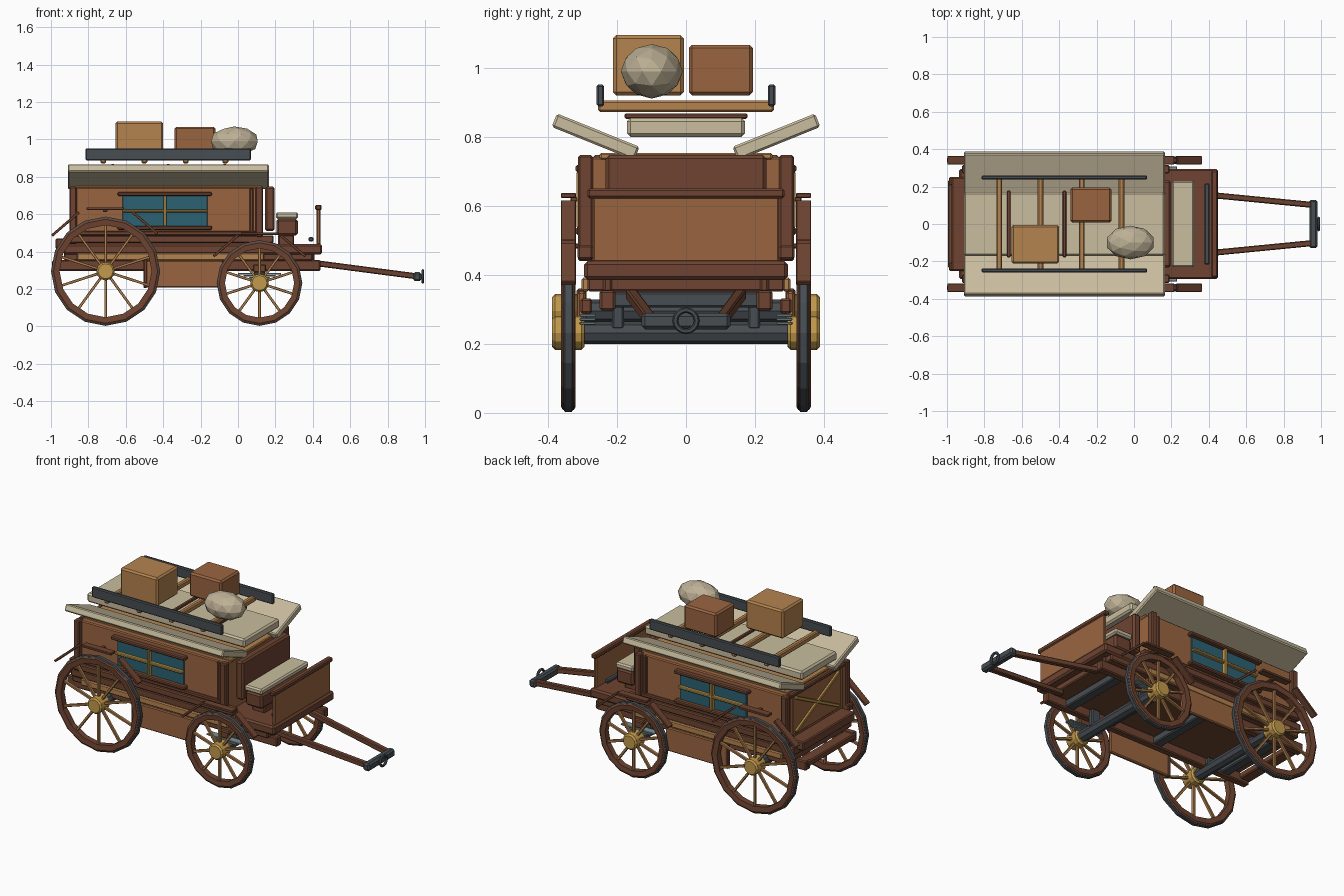
import bpy, bmesh, math
from mathutils import Vector, Matrix

if "Cube" in bpy.data.objects:
    bpy.data.objects.remove(bpy.data.objects["Cube"])


def paint(name, hexcode):
    m = bpy.data.materials.new(name)
    lin = []
    for i in (0, 2, 4):
        c = int(hexcode[i:i + 2], 16) / 255
        lin.append(c / 12.92 if c <= 0.04045 else ((c + 0.055) / 1.055) ** 2.4)
    m.diffuse_color = (*lin, 1)
    m.use_nodes = True
    m.node_tree.nodes["Principled BSDF"].inputs["Base Color"].default_value = m.diffuse_color
    return m


DARK = paint("dark_wood", "6E4431")
PANEL = paint("panel_wood", "9A6540")
LIGHT = paint("light_wood", "B5834F")
GOLD = paint("golden_wood", "C29A4C")
CREAM = paint("cream_canvas", "C9BD9F")
SACK = paint("sack_cloth", "BDB095")
TEAL = paint("teal_glass", "2C6272")
IRON = paint("iron", "474D52")
STEEL = paint("steel", "7F9298")


def finish(name, bm, mat, bevel=0.0):
    bmesh.ops.recalc_face_normals(bm, faces=bm.faces)
    me = bpy.data.meshes.new(name)
    bm.to_mesh(me)
    bm.free()
    me.materials.append(mat)
    ob = bpy.data.objects.new(name, me)
    bpy.context.collection.objects.link(ob)
    if bevel:
        b = ob.modifiers.new("soft_edges", 'BEVEL')
        b.width = bevel
        b.segments = 1
    return ob


def box(name, x, y, z, mat, bevel=0.006):
    """Box from (min, max) pairs."""
    bm = bmesh.new()
    size = [b - a for a, b in (x, y, z)]
    mid = [(a + b) / 2 for a, b in (x, y, z)]
    bmesh.ops.create_cube(bm, size=1, matrix=Matrix.Translation(mid) @ Matrix.Diagonal((*size, 1)))
    return finish(name, bm, mat, min(bevel, min(size) * 0.25))


def pair(name, x, y, z, mat, bevel=0.006):
    """Box repeated on both sides of the wagon."""
    box(name + "_right", x, (-y[1], -y[0]), z, mat, bevel)
    box(name + "_left", x, y, z, mat, bevel)


def beam(name, p, q, wide, thick, mat, side=(0, 1, 0)):
    """Bar from p to q, with its width along the side direction."""
    p, q = Vector(p), Vector(q)
    d = (q - p).normalized()
    s = Vector(side)
    s = (s - d * s.dot(d)).normalized()
    n = d.cross(s)
    rot = Matrix((d, s, n)).transposed().to_4x4()
    bm = bmesh.new()
    bmesh.ops.create_cube(bm, size=1, matrix=Matrix.Translation((p + q) / 2) @ rot
                          @ Matrix.Diagonal(((q - p).length, wide, thick, 1)))
    return finish(name, bm, mat, min(wide, thick) * 0.15)


def lathe(name, centre, profile, n, mat, closed=True):
    """Turn (radius, y) points about a y axis."""
    bm = bmesh.new()
    rings = []
    for i in range(n):
        a = 2 * math.pi * i / n - math.pi / 2
        rings.append([bm.verts.new((centre[0] + r * math.cos(a), centre[1] + y,
                                    centre[2] + r * math.sin(a))) for r, y in profile])
    k = len(profile)
    for i in range(n):
        a, b = rings[i], rings[(i + 1) % n]
        for j in range(k if closed else k - 1):
            bm.faces.new((a[j], a[(j + 1) % k], b[(j + 1) % k], b[j]))
    if not closed:
        bm.faces.new([r[0] for r in rings])
        bm.faces.new([r[-1] for r in rings])
    return finish(name, bm, mat)


def wheel(name, x, y, z, r, rim, spokes):
    lathe(name + "_rim", (x, y, z), [(r - rim, -0.018), (r - 0.014, -0.021), (r - 0.006, -0.016),
          (r - 0.006, 0.016), (r - 0.014, 0.021), (r - rim, 0.018)], 16, DARK)
    lathe(name + "_tyre", (x, y, z), [(r - 0.008, -0.015), (r, -0.010), (r, 0.010),
          (r - 0.008, 0.015)], 16, IRON)
    lathe(name + "_hub", (x, y, z), [(0.040, -0.047), (0.049, -0.038), (0.049, 0.038),
          (0.040, 0.047)], 12, GOLD, closed=False)
    for i in range(spokes):
        a = 2 * math.pi * (i + 0.5) / spokes
        d = Vector((math.cos(a), 0, math.sin(a)))
        c = Vector((x, y, z))
        beam(f"{name}_spoke_{i}", c + d * 0.04, c + d * (r - rim + 0.008), 0.018, 0.014, LIGHT)


# Wheels, axles and mudguards
for x, r, rim, n, tag in ((-0.708, 0.292, 0.046, 10, "rear"), (0.115, 0.229, 0.044, 10, "front")):
    z = r + 0.003
    for s, side in ((-1, "right"), (1, "left")):
        wheel(f"{tag}_{side}_wheel", x, s * 0.341, z, r, rim, n)
    lathe(f"{tag}_axle", (x, 0, z), [(0.033, -0.30), (0.033, 0.30)], 8, IRON, closed=False)
    pair(f"{tag}_axle_block", (x - 0.03, x + 0.03), (0.18, 0.215), (z + 0.01, 0.35), IRON)
guards = {"rear": [(-0.995, 0.485, -0.85, 0.610), (-0.81, 0.630, -0.61, 0.630), (-0.565, 0.612, -0.43, 0.495)],
          "front": [(-0.13, 0.375, 0.0, 0.487), (0.015, 0.495, 0.215, 0.495), (0.228, 0.487, 0.36, 0.375)]}
for tag, planks in guards.items():
    for i, (x0, z0, x1, z1) in enumerate(planks):
        for s in (-1, 1):
            beam(f"{tag}_mudguard_{i}_{s}", (x0, s * 0.341, z0), (x1, s * 0.341, z1), 0.044, 0.014, DARK)
    xm = (planks[1][0] + planks[1][2]) / 2
    pair(f"{tag}_mudguard_bracket", (xm - 0.012, xm + 0.012), (0.28, 0.335),
         (planks[1][1] - 0.018, planks[1][1] - 0.004), DARK)

# Leaf springs above the front axle
for i in range(3):
    h = 0.115 - i * 0.03
    pair(f"spring_leaf_{i}", (0.115 - h, 0.115 + h), (0.262, 0.308),
         (0.278 - i * 0.011, 0.286 - i * 0.011), STEEL)
pair("spring_block", (0.08, 0.15), (0.272, 0.306), (0.288, 0.332), DARK)

# Chassis
pair("chassis_beam", (-0.99, 0.44), (0.205, 0.25), (0.297, 0.355), DARK)
for i, x in enumerate((-0.82, -0.34, 0.0, 0.28)):
    box(f"chassis_crossbar_{i}", (x - 0.03, x + 0.03), (-0.24, 0.24), (0.305, 0.35), IRON)
pair("chassis_spacer", (0.36, 0.41), (0.215, 0.24), (0.35, 0.392), DARK)
box("wagon_floor", (-0.93, 0.40), (-0.285, 0.285), (0.352, 0.398), DARK)
box("wagon_deck", (-0.935, 0.45), (-0.295, 0.295), (0.385, 0.44), DARK, 0.01)
pair("side_stripe", (-0.86, 0.14), (0.28, 0.303), (0.352, 0.392), LIGHT)
pair("side_sill", (-0.92, 0.19), (0.27, 0.315), (0.445, 0.487), DARK)
pair("side_box_panel", (-0.50, -0.08), (0.292, 0.314), (0.207, 0.352), PANEL)
pair("side_box_post", (-0.505, -0.485), (0.288, 0.317), (0.205, 0.36), DARK)
box("rear_step", (-0.995, -0.925), (-0.235, 0.235), (0.315, 0.352), DARK)
box("rear_sill", (-0.975, -0.88), (-0.25, 0.25), (0.415, 0.47), DARK)

# Cabin walls, corner posts and rails
box("cabin", (-0.875, 0.125), (-0.285, 0.285), (0.435, 0.742), PANEL)
box("cabin_ceiling", (-0.87, 0.13), (-0.25, 0.25), (0.735, 0.753), LIGHT)
for x in (-0.882, 0.113):
    pair("corner_post", (x - 0.02, x + 0.02), (0.27, 0.313), (0.44, 0.747), DARK)
pair("lower_rail", (-0.87, 0.11), (0.28, 0.300), (0.487, 0.51), DARK)
pair("inner_post", (0.062, 0.082), (0.28, 0.298), (0.49, 0.74), DARK)

# Side windows
pair("window_pane", (-0.617, -0.163), (0.284, 0.293), (0.535, 0.702), TEAL)
pair("window_mullion", (-0.399, -0.381), (0.29, 0.318), (0.535, 0.70), GOLD)
pair("window_bar", (-0.617, -0.163), (0.29, 0.314), (0.609, 0.625), GOLD)
for z in (0.527, 0.708):
    pair("window_rail", (-0.643, -0.14), (0.283, 0.32), (z - 0.011, z + 0.011), DARK)

# Rear door with crossed braces
box("rear_door", (-0.89, -0.87), (-0.235, 0.235), (0.48, 0.725), PANEL)
box("rear_lintel", (-0.90, -0.87), (-0.27, 0.27), (0.722, 0.747), DARK)
for s in (-1, 1):
    beam(f"rear_brace_{s}", (-0.894, -s * 0.21, 0.50), (-0.894, s * 0.21, 0.71), 0.018, 0.016, GOLD)

# Canvas roof: centre slab and two tilted wings
box("roof_centre", (-0.91, 0.165), (-0.171, 0.171), (0.80, 0.855), CREAM, 0.01)
for s, side in ((-1, "right"), (1, "left")):
    wing = beam(f"roof_wing_{side}", (-0.91, s * 0.262, 0.80), (0.165, s * 0.262, 0.80), 0.258, 0.042,
                CREAM, side=(0, math.cos(0.385), s * math.sin(0.385)))
for i, x in enumerate((-0.67, -0.372, -0.07)):
    box(f"roof_rib_{i}", (x - 0.01, x + 0.01), (-0.178, 0.178), (0.852, 0.868), DARK)

# Luggage rack and load
pair("rack_rail", (-0.815, 0.07), (0.237, 0.259), (0.888, 0.952), IRON)
for i, x in enumerate((-0.72, -0.50, -0.28, -0.067)):
    box(f"rack_bar_{i}", (x - 0.015, x + 0.015), (-0.255, 0.255), (0.872, 0.905), LIGHT)
box("large_crate", (-0.655, -0.40), (-0.212, -0.006), (0.92, 1.095), LIGHT, 0.01)
box("small_crate", (-0.34, -0.12), (0.008, 0.194), (0.92, 1.067), PANEL, 0.01)
bm = bmesh.new()
bmesh.ops.create_icosphere(bm, subdivisions=2, radius=1, matrix=Matrix.Translation((-0.019, -0.099, 0.99))
                           @ Matrix.Diagonal((0.131, 0.09, 0.079, 1)))
finish("sack", bm, SACK)

# Driver's seat, footrest and front board
box("seat_back", (0.145, 0.196), (-0.233, 0.233), (0.51, 0.747), DARK, 0.01)
box("seat_base", (0.205, 0.32), (-0.225, 0.225), (0.485, 0.575), DARK, 0.012)
box("seat_support", (0.215, 0.30), (-0.17, 0.17), (0.435, 0.49), DARK)
box("seat_cushion", (0.202, 0.322), (-0.23, 0.23), (0.575, 0.61), CREAM, 0.01)
box("footrest", (0.376, 0.404), (-0.217, 0.217), (0.455, 0.477), IRON)
box("front_board", (0.42, 0.44), (-0.27, 0.27), (0.437, 0.63), PANEL)
box("front_board_rail", (0.413, 0.447), (-0.285, 0.285), (0.622, 0.65), DARK)

# Towing shafts, crossbar and ring
for s, side in ((-1, "right"), (1, "left")):
    beam(f"tow_shaft_{side}", (0.38, s * 0.158, 0.343), (0.955, s * 0.102, 0.268), 0.032, 0.032, DARK)
box("tow_crossbar", (0.937, 0.98), (-0.129, 0.129), (0.242, 0.29), IRON, 0.01)
ring = bmesh.new()
loops = []
for i in range(16):
    a = 2 * math.pi * i / 16
    loops.append([ring.verts.new((0.988 + 0.008 * math.sin(b * math.pi / 3),
                                  (0.031 + 0.008 * math.cos(b * math.pi / 3)) * math.cos(a),
                                  0.267 + (0.031 + 0.008 * math.cos(b * math.pi / 3)) * math.sin(a)))
                  for b in range(6)])
for i in range(16):
    p, q = loops[i], loops[(i + 1) % 16]
    for j in range(6):
        ring.faces.new((p[j], p[(j + 1) % 6], q[(j + 1) % 6], q[j]))
finish("tow_ring", ring, IRON)
